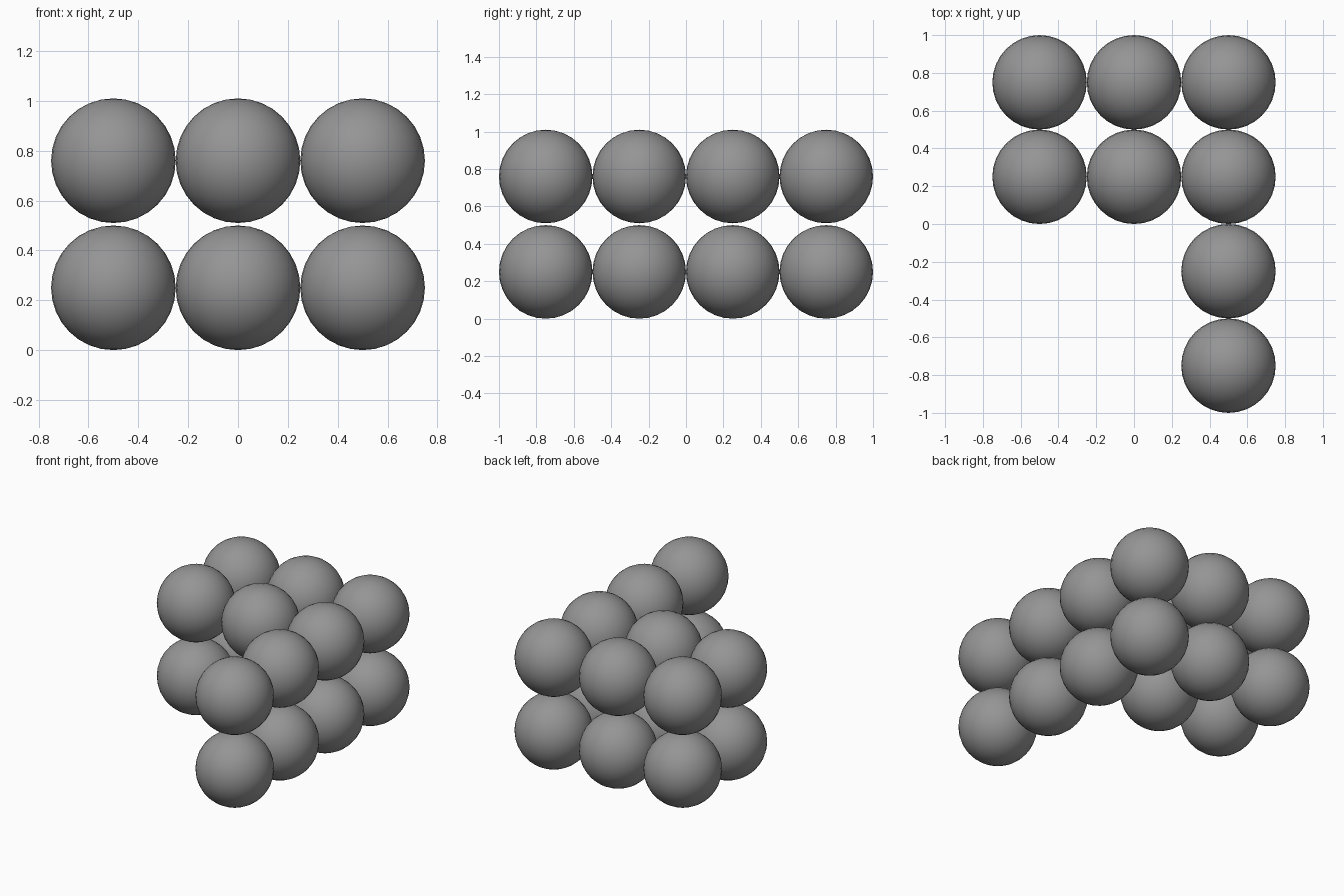
import bpy

if "Cube" in bpy.data.objects:
    bpy.data.objects.remove(bpy.data.objects["Cube"])

R = 0.25          # ball radius
LEVELS = (0.25, 0.76)

grey = bpy.data.materials.new("mid grey")
grey.diffuse_color = (0.3, 0.3, 0.3, 1)
grey.use_nodes = True
grey.node_tree.nodes["Principled BSDF"].inputs["Base Color"].default_value = grey.diffuse_color

# L-shaped layout: a 3 x 2 block at the back, with a two-ball arm to the front
layout = [(x, y) for x in (-0.5, 0.0, 0.5) for y in (0.25, 0.75)]
layout += [(0.5, -0.25), (0.5, -0.75)]


def add_ball(name, location):
    bpy.ops.mesh.primitive_uv_sphere_add(
        segments=32, ring_count=16, radius=R, location=location)
    ball = bpy.context.object
    ball.name = name
    ball.data.materials.append(grey)
    bpy.ops.object.shade_smooth()


# Two stacked layers of balls
for layer, z in zip(("lower", "upper"), LEVELS):
    for i, (x, y) in enumerate(layout, 1):
        add_ball(f"{layer}_ball_{i}", (x, y, z))
